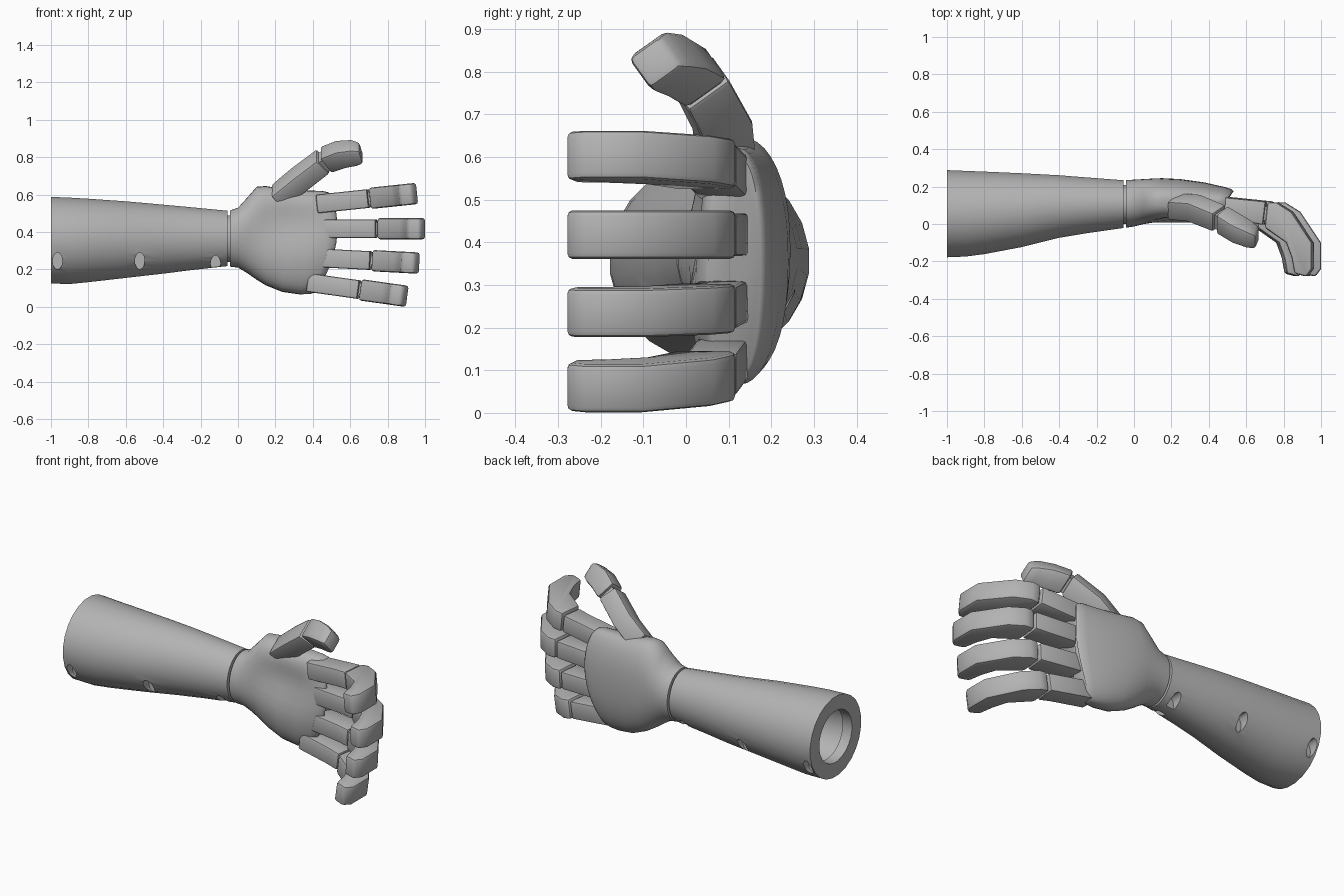
import bpy, bmesh, math
from mathutils import Vector

if "Cube" in bpy.data.objects:
    bpy.data.objects.remove(bpy.data.objects["Cube"], do_unlink=True)

GREY = (0.45, 0.45, 0.45, 1)
plastic = bpy.data.materials.new("grey plastic")
plastic.use_nodes = True
plastic.diffuse_color = GREY
plastic.node_tree.nodes["Principled BSDF"].inputs["Base Color"].default_value = GREY


def smooth(ob, angle=35):
    bpy.ops.object.select_all(action="DESELECT")
    ob.select_set(True)
    bpy.context.view_layer.objects.active = ob
    bpy.ops.object.shade_smooth_by_angle(angle=math.radians(angle))


def loft(name, rings, bevel=0.0, closed=False, angle=35):
    """Skin a row of equal point rings; cap the ends unless the row closes."""
    bm = bmesh.new()
    rows = [[bm.verts.new(p) for p in ring] for ring in rings]
    n = len(rows[0])
    pairs = list(zip(rows, rows[1:] + rows[:1])) if closed else list(zip(rows, rows[1:]))
    for a, b in pairs:
        for i in range(n):
            j = (i + 1) % n
            bm.faces.new((a[i], a[j], b[j], b[i]))
    if not closed:
        bm.faces.new(rows[0])
        bm.faces.new(rows[-1])
    bmesh.ops.recalc_face_normals(bm, faces=bm.faces)
    if bevel:
        edges = [e for e in bm.edges if e.calc_face_angle(0) > math.radians(40)]
        bmesh.ops.bevel(bm, geom=edges, offset=bevel, segments=2, profile=0.5,
                        affect="EDGES", clamp_overlap=True)
    mesh = bpy.data.meshes.new(name)
    bm.to_mesh(mesh)
    bm.free()
    mesh.materials.append(plastic)
    ob = bpy.data.objects.new(name, mesh)
    bpy.context.collection.objects.link(ob)
    smooth(ob, angle)
    return ob


def oval(x, y0, y1, z0, z1, ratio=1.0, n=24):
    ry, rz = (y1 - y0) / 2 * ratio, (z1 - z0) / 2 * ratio
    ring = []
    for i in range(n):
        a = math.tau * (i + 0.5) / n
        ring.append((x, (y0 + y1) / 2 + ry * math.cos(a), (z0 + z1) / 2 + rz * math.sin(a)))
    return ring


# Forearm: tapered sleeve with a stepped bore open at the elbow
ARM = [(-1, -.18, .29, .123, .59), (-.9, -.176, .286, .12, .586),
       (-.8, -.163, .282, .13, .58), (-.6, -.125, .273, .153, .566),
       (-.4, -.075, .262, .176, .548), (-.25, -.05, .25, .195, .534),
       (-.055, -.022, .235, .217, .515)]
sleeve = [oval(*s) for s in ARM]
first, inner = ARM[0], ARM[5]
bore = [oval(*inner, ratio=0.05), oval(*inner, ratio=0.7),
        oval(-.94, *first[1:], ratio=0.72), oval(-.94, *first[1:], ratio=0.64),
        oval(*first, ratio=0.64)]
forearm = loft("forearm", sleeve + [oval(*ARM[-1], ratio=0.05)] + bore, closed=True)

# Screw pockets along the lower front and back of the forearm
for x, z, front, back in ((-.965, .245, -.155, .265), (-.525, .245, -.08, .24),
                          (-.12, .23, .03, .19)):
    for y in (front, back):
        bpy.ops.mesh.primitive_cylinder_add(vertices=20, radius=1, depth=0.1,
                                            location=(x, y, z), rotation=(math.pi / 2, 0, 0))
        cutter = bpy.context.object
        cutter.name = "pocket_cutter"
        cutter.scale = (0.026, 0.045, 1)
        cutter.hide_render = True
        bpy.context.view_layer.update()
        mod = forearm.modifiers.new("pocket", "BOOLEAN")
        mod.object, mod.operation, mod.solver = cutter, "DIFFERENCE", "EXACT"
        bpy.context.view_layer.objects.active = forearm
        bpy.ops.object.modifier_apply(modifier=mod.name)
        bpy.data.objects.remove(cutter, do_unlink=True)
smooth(forearm)

# Wrist joint core
loft("wrist_core", [oval(x, 0, .21, .24, .49) for x in (-.09, 0)])

# Palm: domed back, flatter scooped front, rounded knuckle edge
PALM = [(-.043, .215, .515, -.02, .235), (0, .21, .53, -.015, .237),
        (.05, .18, .585, -.005, .24), (.1, .145, .642, 0, .243),
        (.15, .115, .646, 0, .245), (.25, .08, .63, 0, .24),
        (.38, .067, .622, .005, .222), (.48, .068, .62, .02, .2),
        (.52, .075, .612, .035, .188), (.532, .09, .597, .05, .175)]


def palm_ring(x, z0, z1, y0, y1, n=40):
    ring = []
    blend = min(1, max(0, x / 0.2))
    mid = (y0 + y1) / 2 + 0.015 * blend
    for i in range(n):
        a = math.tau * i / n
        c, s = math.cos(a), math.sin(a)
        z = (z0 + z1) / 2 + (z1 - z0) / 2 * math.copysign(abs(c) ** (1 - 0.15 * blend), c)
        if s > 0:
            y = mid + (y1 - mid) * s
        else:
            y = mid - (mid - y0) * abs(s) ** (1 - 0.35 * blend)
            dip = math.exp(-((z - .46) / .12) ** 2 - ((x - .28) / .16) ** 2)
            y += 0.05 * dip * abs(s)
        bend = max(0, (x - .1) / .43) ** 2
        ring.append((x - bend * (z - .42) ** 2, y, z))
    return ring


loft("palm", [palm_ring(*s) for s in PALM], angle=50)

# Fingers: side profiles extruded across the width, fanned from the knuckles
PROXIMAL = [(0, .15), (.29, .12), (.275, -.005), (.2, .01), (0, .03)]
DISTAL = [(.3, .117), (.35, .115), (.43, .065), (.54, -.1), (.54, -.24),
          (.51, -.282), (.445, -.265), (.43, -.18), (.4, -.1), (.285, -.02)]
HINGE = [(.26, .095), (.32, .09), (.31, .02), (.26, .02)]


def finger(label, x0, z0, degrees):
    c, s = math.cos(math.radians(degrees)), math.sin(math.radians(degrees))
    for part, shape, half, bevel in (("proximal", PROXIMAL, .05, .01),
                                     ("hinge", HINGE, .035, 0),
                                     ("distal", DISTAL, .057, .014)):
        rings = [[(x0 + u * c - w * s, y, z0 + u * s + w * c) for u, y in shape]
                 for w in (-half, half)]
        loft(f"{label}_{part}", rings, bevel)


finger("index_finger", .42, .55, 6)
finger("middle_finger", .46, .418, 0)
finger("ring_finger", .43, .262, -3)
finger("little_finger", .37, .131, -8)


# Thumb: box sections swept along two bent segments
def thumb(name, path, bevel):
    pts = [Vector(p[:3]) for p in path]
    depth = Vector((0, .81, .58))
    rings = []
    for i, p in enumerate(pts):
        d = (pts[min(i + 1, len(pts) - 1)] - pts[max(i - 1, 0)]).normalized()
        across = d.cross(depth).normalized()
        w, h = path[i][3:]
        rings.append([p + across * a * w + depth * b * h
                      for a, b in ((-1, -1), (1, -1), (1, 1), (-1, 1))])
    loft(name, rings, bevel, angle=30)


thumb("thumb_proximal", [(.21, .095, .585, .055, .06), (.32, .085, .675, .055, .062),
                         (.455, .03, .778, .054, .06)], .012)
thumb("thumb_hinge", [(.43, .04, .76, .04, .045), (.5, .01, .795, .04, .045)], 0)
thumb("thumb_distal", [(.467, .025, .785, .057, .061), (.55, -.025, .815, .06, .06),
                       (.62, -.057, .823, .056, .055), (.66, -.075, .822, .044, .045)], .016)
